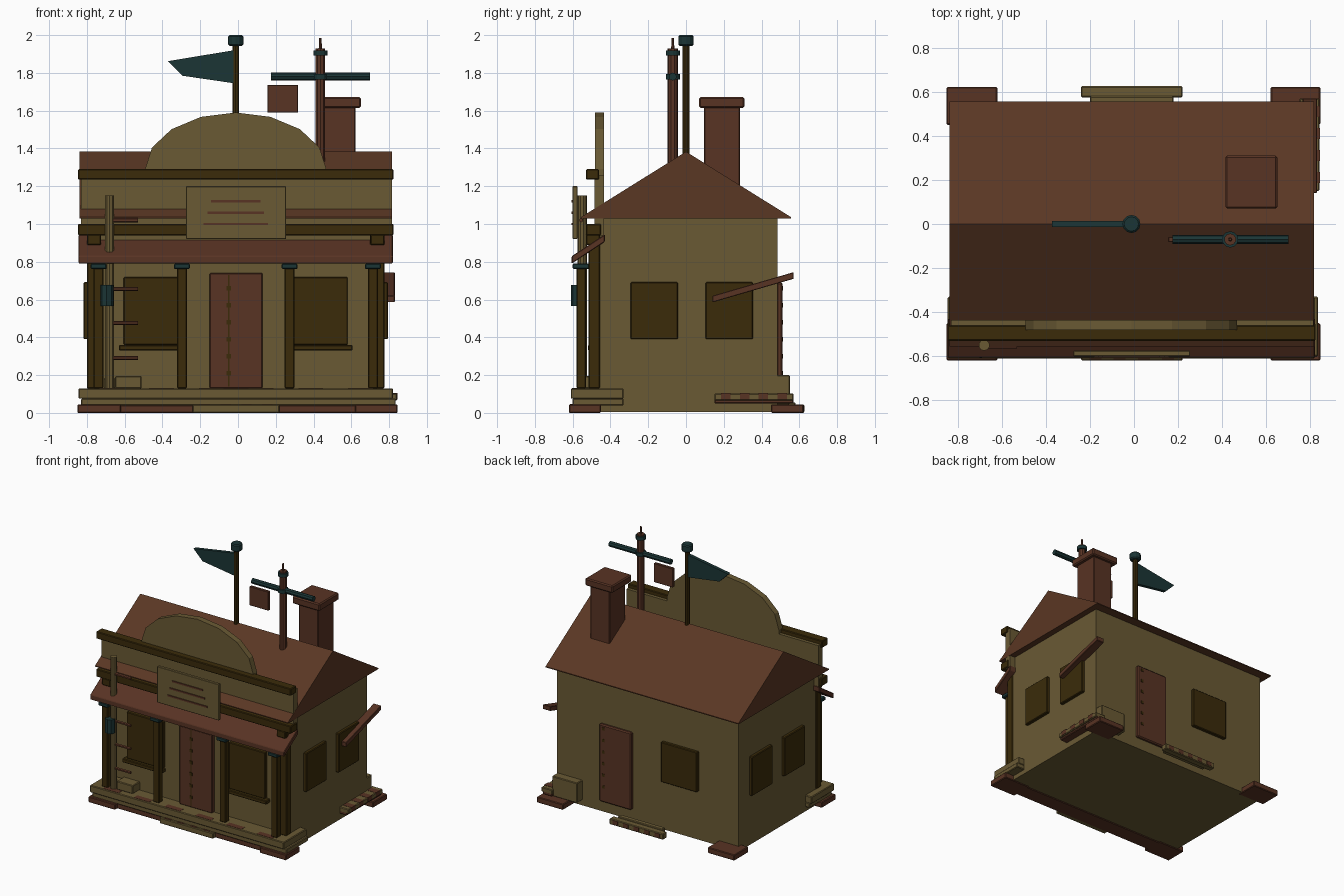
import bpy, bmesh, math
from mathutils import Vector

cube = bpy.data.objects.get("Cube")
if cube:
    bpy.data.objects.remove(cube, do_unlink=True)

CX = -0.012  # the building's own centre line


def material(name, rgb):
    m = bpy.data.materials.new(name)
    m.use_nodes = True
    m.diffuse_color = (*rgb, 1)
    m.node_tree.nodes["Principled BSDF"].inputs["Base Color"].default_value = (*rgb, 1)
    return m


TAN = material("weathered tan", (0.142, 0.101, 0.034))
BROWN = material("red brown", (0.098, 0.033, 0.017))
ROOF = material("roof brown", (0.102, 0.038, 0.017))
DARK = material("dark timber", (0.043, 0.024, 0.003))
TEAL = material("dark teal", (0.011, 0.036, 0.036))


def finish(name, bm, mat, bevel=0.0):
    bmesh.ops.recalc_face_normals(bm, faces=bm.faces)
    me = bpy.data.meshes.new(name)
    bm.to_mesh(me)
    bm.free()
    me.materials.append(mat)
    ob = bpy.data.objects.new(name, me)
    bpy.context.collection.objects.link(ob)
    if bevel:
        mod = ob.modifiers.new("soft edge", 'BEVEL')
        mod.width = bevel
        mod.segments = 1
    return ob


def prism(name, points, axis, lo, hi, mat, bevel=0.0):
    """Extrude a profile along x (points are y, z) or y (points are x, z)."""
    bm = bmesh.new()

    def place(p, t):
        return (t, p[0], p[1]) if axis == 'x' else (p[0], t, p[1])
    face = bm.faces.new([bm.verts.new(place(p, lo)) for p in points])
    new = bmesh.ops.extrude_face_region(bm, geom=[face])["geom"]
    step = Vector(place((0, 0), hi - lo))
    bmesh.ops.translate(bm, vec=step, verts=[v for v in new if isinstance(v, bmesh.types.BMVert)])
    return finish(name, bm, mat, bevel)


def box(name, x, y, z, mat, bevel=0.005):
    pts = [(x[0], z[0]), (x[1], z[0]), (x[1], z[1]), (x[0], z[1])]
    return prism(name, pts, 'y', y[0], y[1], mat, bevel)


def rod(name, start, end, r, mat, sides=10, r2=None):
    a, b = Vector(start), Vector(end)
    bm = bmesh.new()
    bmesh.ops.create_cone(bm, cap_ends=True, segments=sides, radius1=r,
                          radius2=r if r2 is None else r2, depth=(b - a).length)
    ob = finish(name, bm, mat)
    ob.location = (a + b) / 2
    ob.rotation_mode = 'QUATERNION'
    ob.rotation_quaternion = (b - a).to_track_quat('Z', 'Y')
    return ob


def around(c, half):
    return (c - half, c + half)


def worn_patches(x, y, z, along, count):
    """Thin bare-wood plates set at even gaps along a deck."""
    span = x if along == 'x' else y
    pitch = (span[1] - span[0]) / count
    for i in range(count):
        part = around(span[0] + pitch * (i + 0.5), pitch * 0.25)
        if along == 'x':
            box("worn_patch", part, y, z, BROWN, 0)
        else:
            box("worn_patch", x, part, z, BROWN, 0)


# Main body and gable roof
box("walls", around(CX, 0.78), (-0.475, 0.485), (0.005, 1.04), TAN, 0)
prism("gable_roof", [(-0.555, 1.03), (0.555, 1.03), (0.555, 1.037), (0, 1.383), (-0.555, 1.037)],
      'x', -0.838, 0.816, ROOF)

# False front with its rounded crest and rails
prism("false_front", [(-0.83, 0.94), (0.815, 0.94), (0.815, 1.26), (-0.83, 1.26)],
      'y', -0.485, -0.435, TAN)
arc = [(CX + 0.48 * math.cos(math.pi * i / 8), 1.29 + 0.30 * math.sin(math.pi * i / 8))
       for i in range(9)]
prism("front_crest", [(CX - 0.48, 1.25)] + arc[::-1] + [(CX + 0.48, 1.25)],
      'y', -0.482, -0.435, TAN)
box("upper_rail", around(CX, 0.835), (-0.53, -0.46), (1.235, 1.29), DARK)
box("lower_rail", around(CX, 0.835), (-0.53, -0.45), (0.94, 1.0), DARK)

# Porch awning, posts and corner trims
prism("porch_awning", [(-0.605, 0.79), (-0.43, 0.905), (-0.43, 0.945), (-0.605, 0.83)],
      'x', -0.845, 0.82, BROWN, 0.004)
for side in (-1, 1):
    box("corner_trim", around(CX + side * 0.75, 0.038), (-0.515, -0.455), (0.13, 0.945), DARK)
    box("rail_bracket", around(CX + side * 0.75, 0.036), (-0.53, -0.46), (0.89, 0.945), DARK)
    for off in (0.285, 0.726):
        x = CX + side * off
        box("porch_post", around(x, 0.026), (-0.58, -0.53), (0.13, 0.77), DARK)
        box("post_cap", around(x, 0.042), (-0.6, -0.51), (0.762, 0.79), TEAL)

# Porch floor, steps and corner stones
box("porch_floor", (-0.845, 0.82), (-0.61, -0.33), (0.075, 0.13), TAN)
box("porch_base", (-0.83, 0.835), (-0.6, -0.33), (0.04, 0.077), TAN)
worn_patches((-0.8, 0.78), (-0.604, -0.56), (0.12, 0.132), 'x', 6)
box("porch_sill", (-0.64, 0.64), (-0.59, -0.46), (0.0, 0.042), BROWN)
box("front_step", (-0.24, 0.22), (-0.62, -0.5), (0.0, 0.045), TAN)
worn_patches((-0.23, 0.21), (-0.615, -0.55), (0.03, 0.047), 'x', 4)
box("back_step", (-0.24, 0.22), (0.575, 0.625), (0.0, 0.045), TAN)
box("back_step_inner", (-0.2, 0.18), (0.54, 0.58), (0.01, 0.055), TAN)
worn_patches((-0.235, 0.215), (0.577, 0.627), (0.008, 0.04), 'x', 5)
for x in ((-0.85, -0.62), (0.62, 0.845)):
    for y in ((-0.62, -0.45), (0.45, 0.622)):
        box("corner_stone", x, y, (0.0, 0.045), BROWN)

# Front door and windows
box("front_door", (-0.15, 0.13), (-0.505, -0.47), (0.13, 0.74), BROWN)
box("door_seam", around(-0.048, 0.004), (-0.507, -0.5), (0.14, 0.73), DARK, 0)
for side in (-1, 1):
    x = CX + side * 0.438
    box("front_window", around(x, 0.155), (-0.5, -0.47), (0.36, 0.72), DARK)
    box("window_sill", around(x + side * 0.01, 0.17), (-0.52, -0.47), (0.33, 0.36), DARK)
    # Side windows
    wall = CX + side * 0.78
    for y in ((-0.293, -0.043), (0.103, 0.355)):
        box("side_window", around(wall, 0.025), y, (0.39, 0.692), DARK)

# Back door and window
box("back_door", (0.115, 0.39), (0.48, 0.51), (0.09, 0.69), BROWN, 0.008)
box("back_window", (-0.45, -0.14), (0.48, 0.51), (0.38, 0.69), DARK)

# Small studs up both doors
for i in range(6):
    z = around(0.21 + i * 0.09, 0.011)
    box("front_door_stud", around(-0.048, 0.012), (-0.51, -0.5), z, DARK, 0)
    box("back_door_stud", around(0.35, 0.01), (0.505, 0.513), z, DARK, 0)

# Sign board with plain slats
box("sign_board", (-0.275, 0.255), (-0.6, -0.575), (0.92, 1.2), TAN, 0.003)
for z, half in ((1.12, 0.13), (1.06, 0.15), (1.0, 0.17)):
    box("sign_slat", around(CX, half), (-0.606, -0.598), around(z, 0.006), BROWN, 0)

# Ladder pole with rungs, lantern and porch crates
rod("ladder_pole", (-0.68, -0.55, 0.13), (-0.68, -0.55, 1.15), 0.025, TAN)
for z in (0.29, 0.475, 0.655, 1.02):
    rod("ladder_rung", (-0.68, -0.555, z), (-0.53, -0.555, z), 0.011, BROWN, 6)
rod("lantern", (-0.695, -0.572, 0.567), (-0.695, -0.572, 0.677), 0.037, TEAL, 8)
box("porch_crate", (-0.65, -0.51), (-0.56, -0.45), (0.13, 0.195), TAN)
box("small_crate", (-0.71, -0.65), (-0.54, -0.48), (0.13, 0.185), TAN)

# Loose planks and a crate around the sides
prism("leaning_plank", [(0.14, 0.585), (0.57, 0.71), (0.57, 0.745), (0.14, 0.62)],
      'x', 0.765, 0.83, BROWN, 0.003)
box("side_planks_lower", (0.75, 0.83), (0.15, 0.57), (0.05, 0.075), BROWN)
box("side_planks_upper", (0.75, 0.842), (0.15, 0.57), (0.065, 0.102), TAN)
worn_patches((0.77, 0.844), (0.16, 0.56), (0.07, 0.104), 'y', 4)
box("back_crate", (0.55, 0.765), (0.48, 0.55), (0.045, 0.2), TAN)

# Chimney
box("chimney", (0.455, 0.622), (0.095, 0.285), (1.15, 1.63), BROWN)
box("chimney_cap", (0.415, 0.65), (0.07, 0.31), (1.615, 1.672), BROWN, 0.008)

# Flag pole with pennant
rod("flag_pole", (CX, 0, 1.36), (CX, 0, 1.95), 0.019, DARK)
cap = rod("flag_pole_cap", (CX, 0, 1.943), (CX, 0, 2.0), 0.041, TEAL, 12)
cap.modifiers.new("soft edge", 'BEVEL').width = 0.008
prism("pennant", [(-0.02, 1.92), (-0.372, 1.862), (-0.295, 1.785), (-0.02, 1.745)],
      'y', -0.013, 0.013, TEAL)

# Roof mast with cross arm and hanging plate
MX, MY = 0.436, -0.07
rod("mast", (MX, MY, 1.3), (MX, MY, 1.93), 0.027, BROWN)
rod("mast_tip", (MX, MY, 1.92), (MX, MY, 1.985), 0.009, BROWN, 8, 0.006)
for z in (1.78, 1.905):
    rod("mast_ring", (MX, MY, z - 0.014), (MX, MY, z + 0.014), 0.037, TEAL, 12)
rod("cross_arm", (0.175, MY, 1.78), (0.7, MY, 1.78), 0.021, TEAL, 8)
box("hanging_plate", (0.155, 0.318), (MY - 0.012, MY + 0.012), (1.59, 1.737), BROWN, 0.003)
